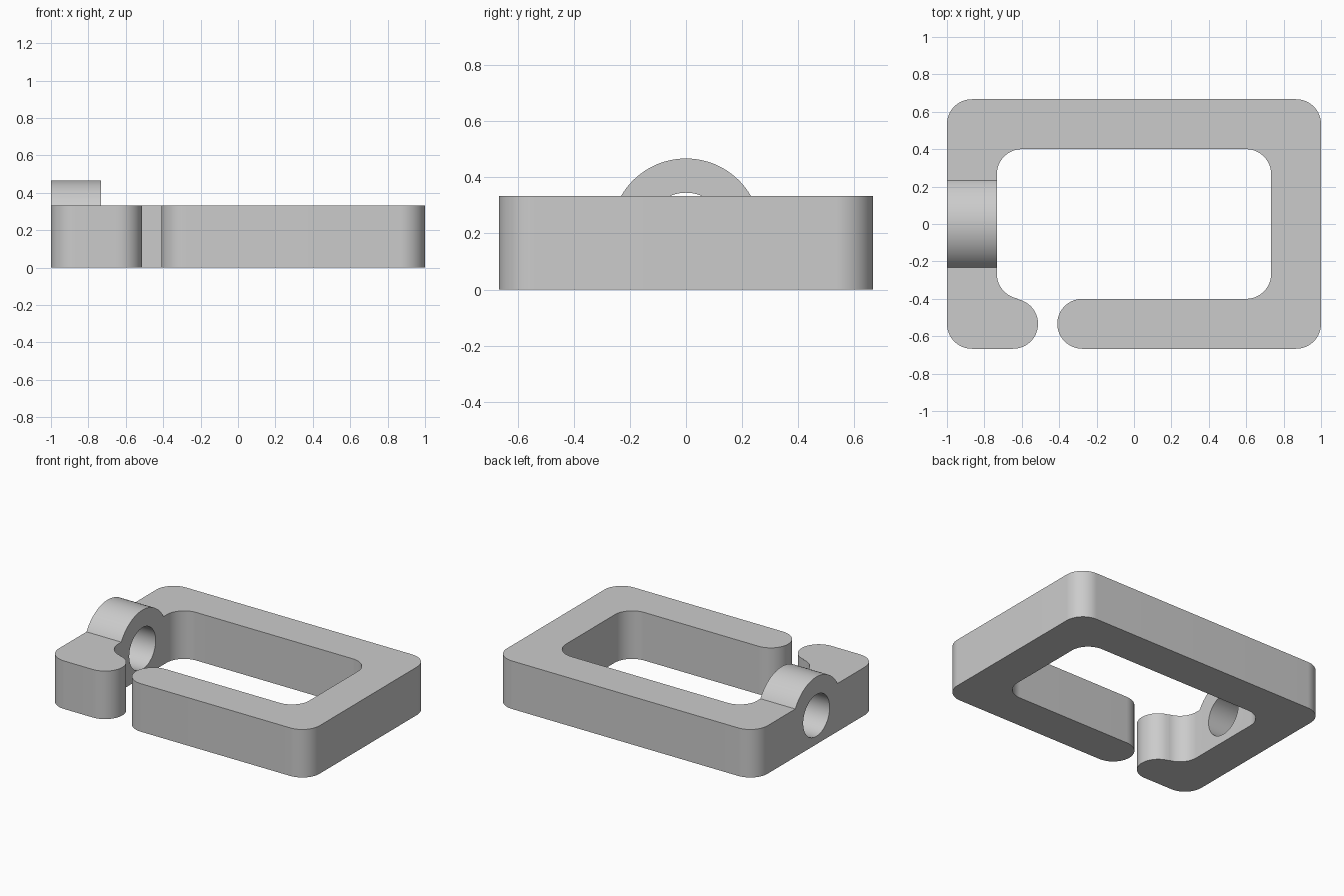
import bpy, bmesh
from math import cos, sin, radians
from mathutils import Vector

cube = bpy.data.objects.get("Cube")
if cube:
    bpy.data.objects.remove(cube)

grey = bpy.data.materials.new("plain grey")
grey.use_nodes = True
colour = (0.6, 0.6, 0.6, 1)
grey.diffuse_color = colour
grey.node_tree.nodes["Principled BSDF"].inputs["Base Color"].default_value = colour

HEIGHT, R = 0.333, 0.1333      # frame height, corner radius
OX, OY = 1 - R, 0.667 - R      # outer corner centres
IX, IY = 0.733 - R, 0.4 - R    # inner corner centres


def arc(cx, cy, start, end, radius=R, steps=20):
    angles = [radians(start + (end - start) * i / steps) for i in range(steps + 1)]
    return [(cx + radius * cos(a), cy + radius * sin(a)) for a in angles]


def extrude(name, points, offset):
    """Solid from a closed outline of 3D points."""
    bm = bmesh.new()
    face = bm.faces.new([bm.verts.new(p) for p in points])
    new = bmesh.ops.extrude_face_region(bm, geom=[face])["geom"]
    bmesh.ops.translate(bm, vec=Vector(offset),
                        verts=[v for v in new if isinstance(v, bmesh.types.BMVert)])
    bmesh.ops.recalc_face_normals(bm, faces=bm.faces)
    mesh = bpy.data.meshes.new(name)
    bm.to_mesh(mesh)
    bm.free()
    mesh.materials.append(grey)
    obj = bpy.data.objects.new(name, mesh)
    bpy.context.collection.objects.link(obj)
    return obj


# Open frame: outer loop, rounded gap ends, inner loop
outline = (
    arc(-0.277, -OY, 90, 270)       # long gap end
    + arc(OX, -OY, -90, 0) + arc(OX, OY, 0, 90)
    + arc(-OX, OY, 90, 180) + arc(-OX, -OY, 180, 270)
    + arc(-0.646, -OY, -90, 80)     # short gap end
    + arc(-IX, -IY, 260, 180) + arc(-IX, IY, 180, 90)
    + arc(IX, IY, 90, 0) + arc(IX, -IY, 0, -90)
)
frame = extrude("link_frame", [(x, y, 0) for x, y in outline], (0, 0, HEIGHT))

# Raised boss over the left bar, and the bore through it
boss = extrude("boss", [(-1, y, z) for y, z in arc(0, 0.2, 10, 170, 0.267, 48)],
               (0.267, 0, 0))
bore = extrude("bore_cutter", [(-1.1, y, z) for y, z in arc(0, 0.2, 0, 352.5, 0.145, 47)],
               (0.5, 0, 0))

for tool, operation in ((boss, 'UNION'), (bore, 'DIFFERENCE')):
    mod = frame.modifiers.new(tool.name, 'BOOLEAN')
    mod.object, mod.operation, mod.solver = tool, operation, 'EXACT'
    bpy.context.view_layer.objects.active = frame
    bpy.ops.object.modifier_apply(modifier=mod.name)
    bpy.data.objects.remove(tool)

# Smooth rounded walls, sharp rims
bpy.ops.object.select_all(action='DESELECT')
frame.select_set(True)
bpy.context.view_layer.objects.active = frame
bpy.ops.object.shade_smooth_by_angle(angle=radians(30))
